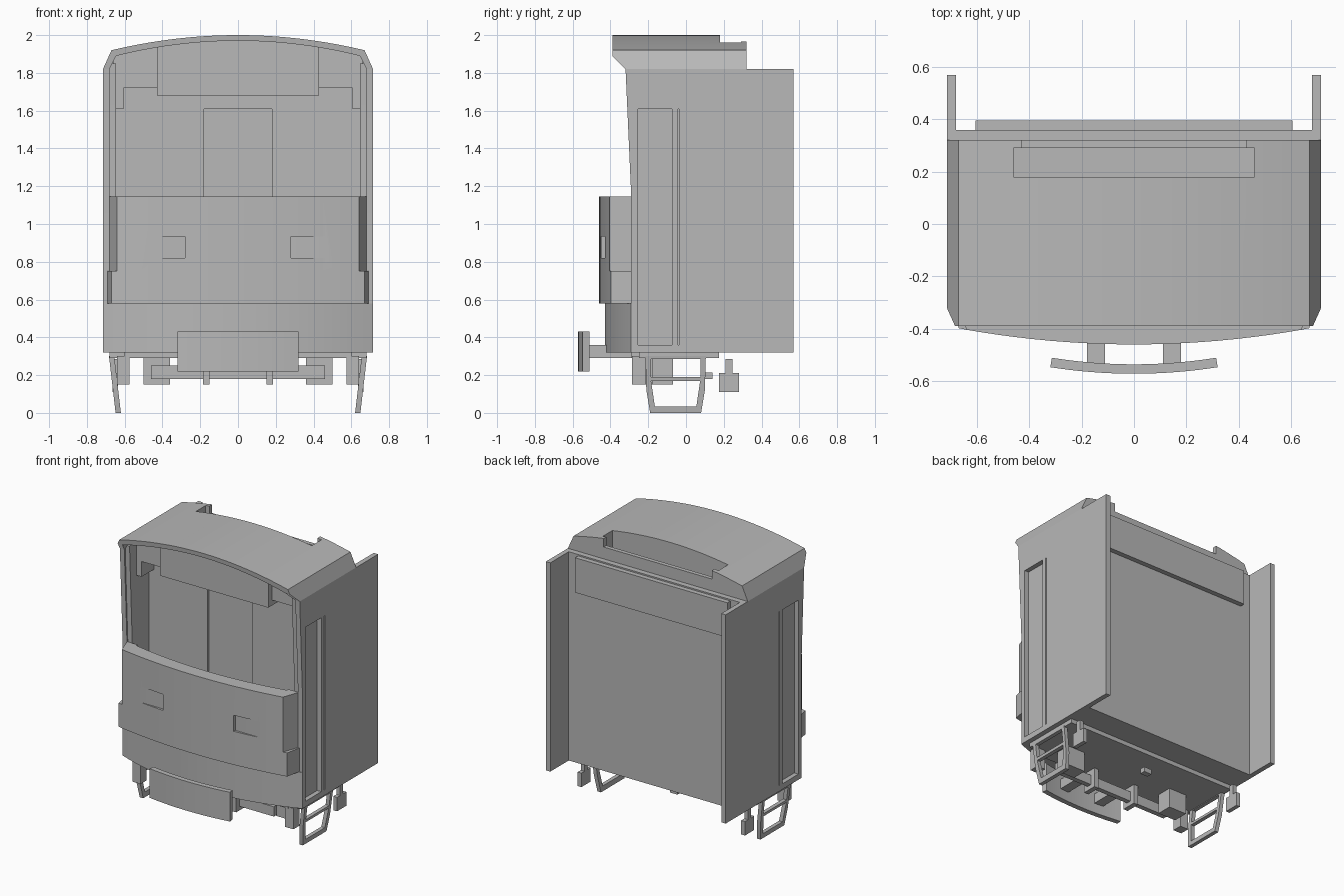
import bpy, bmesh, math

old = bpy.data.objects.get("Cube")
if old:
    bpy.data.objects.remove(old, do_unlink=True)

grey = bpy.data.materials.new("plain_grey")
grey.use_nodes = True
GREY = (0.48, 0.48, 0.48, 1)
grey.diffuse_color = GREY
grey.node_tree.nodes["Principled BSDF"].inputs["Base Color"].default_value = GREY
parts = []


def prism(name, pts, axis, a, b):
    """Extrude a 2D outline along an axis; outline is in the other two axes."""
    def place(p, t):
        return {"x": (t, *p), "y": (p[0], t, p[1]), "z": (*p, t)}[axis]
    bm = bmesh.new()
    low = [bm.verts.new(place(p, a)) for p in pts]
    high = [bm.verts.new(place(p, b)) for p in pts]
    bm.faces.new(low)
    bm.faces.new(high)
    for i in range(len(pts)):
        j = (i + 1) % len(pts)
        bm.faces.new((low[i], low[j], high[j], high[i]))
    bmesh.ops.recalc_face_normals(bm, faces=bm.faces)
    mesh = bpy.data.meshes.new(name)
    bm.to_mesh(mesh)
    bm.free()
    mesh.materials.append(grey)
    obj = bpy.data.objects.new(name, mesh)
    bpy.context.collection.objects.link(obj)
    parts.append(obj)
    return obj


def box(name, x, y, z):
    return prism(name, [(x[0], y[0]), (x[1], y[0]), (x[1], y[1]), (x[0], y[1])], "z", *z)


def cut(obj, *cutters):
    """Subtract the cutters, then discard them."""
    for c in cutters:
        m = obj.modifiers.new("cut", "BOOLEAN")
        m.operation, m.solver, m.object = "DIFFERENCE", "EXACT", c
    bpy.context.view_layer.update()
    dg = bpy.context.evaluated_depsgraph_get()
    mesh = bpy.data.meshes.new_from_object(obj.evaluated_get(dg))
    obj.modifiers.clear()
    obj.data = mesh
    for c in cutters:
        parts.remove(c)
        bpy.data.objects.remove(c, do_unlink=True)


def sided(s, r):
    return tuple(sorted((s * r[0], s * r[1])))


def arc(half, mid, rise, n=20):
    """Shallow parabola from -half to half."""
    xs = [half * (2 * i / n - 1) for i in range(n + 1)]
    return [(x, mid + rise * (x / half) ** 2) for x in xs]


# Rear body with a recessed doorway facing the cab
body = box("rear_body", (-.68, .68), (-.09, .36), (.32, 1.82))
cut(body, box("door_cutter", (-.18, .18), (-.15, -.075), (.36, 1.61)))
box("rear_upper_panel", (-.605, .605), (.35, .395), (1.56, 1.81))
box("cab_floor", (-.68, .68), (-.3, -.08), (.32, .36))

# Side walls with recessed doors, inner lining and front posts
for s, side in ((1, "left"), (-1, "right")):
    outline = [(-.29, .32), (.57, .32), (.57, 1.82), (-.32, 1.82), (-.29, 1.15)]
    wall = prism(side + "_wall", outline, "x", *sided(s, (.68, .715)))
    cut(wall,
        box("recess_cutter", sided(s, (.67, .75)), (-.255, -.075), (.36, 1.61)),
        box("groove_cutter", sided(s, (.70, .75)), (-.043, -.036), (.36, 1.61)))
    lining = [(-.28, .34), (-.08, .34), (-.08, 1.85), (-.31, 1.85), (-.28, 1.15)]
    prism(side + "_lining", lining, "x", *sided(s, (.645, .682)))

# Arched roof: hollow over the cab, solid over the rear
outer = [(-.715, 1.82), (-.6835, 1.89)] + arc(.67, 2.0, -.08) + [(.6835, 1.89), (.715, 1.82)]
inner = [(-.68, 1.82)] + arc(.645, 1.97, -.08) + [(.68, 1.82)]
canopy = prism("roof_canopy", outer + inner[::-1], "y", -.39, -.09)
for v in canopy.data.vertices:
    if v.co.y < -.3 and v.co.z < 1.83:
        v.co.y = -.32
roof = prism("roof_rear", outer, "y", -.09, .32)
cut(roof, box("notch_cutter", (-.46, .46), (.18, .29), (1.84, 2.1)),
    box("lip_cutter", (-.43, .43), (.25, .4), (1.905, 2.1)))

# Overhead cab equipment, topped by the ceiling curve
prism("overhead_box", [(-.43, 1.68)] + arc(.43, 1.975, -.036) + [(.43, 1.68)],
      "y", -.27, -.08)
for s, side in ((1, "left"), (-1, "right")):
    shelf = [(s * .43, 1.72), (s * .605, 1.72), (s * .605, 1.61), (s * .66, 1.61),
             (s * .66, 1.89), (s * .605, 1.905), (s * .43, 1.938)]
    prism(side + "_overhead_shelf", shelf, "y", -.23, -.08)

# Curved front skirt
prism("front_skirt", arc(.715, -.43, .14), "z", .32, .58)

# Curved front band in two tiers, open to the cab behind
face = arc(.64, -.46, .056)
back = arc(.6, -.36, .06)[::-1]


def band(name, ends, foot, a, b):
    rim = [(-x, y) for x, y in ends] + face + [(x, y) for x, y in ends]
    return prism(name, [(-foot, -.285)] + rim + [(foot, -.285), (.6, -.285)]
                 + back + [(-.6, -.285)], "z", a, b)


band("front_band_lower", [(.67, -.398)], .692, .58, .75)
upper = band("front_band_upper", [], .682, .75, 1.145)
cut(upper, *[box("lamp_cutter", sided(s, (.28, .5)), (-.55, -.43), (.82, .935))
             for s in (1, -1)])

# Underframe, bumper and coupling frame
box("underframe", (-.68, .68), (-.25, .175), (.29, .325))
box("underframe_front", (-.6, .6), (-.29, -.24), (.29, .325))
front = arc(.32, -.572, .025)
prism("bumper", front + [(x * .98, y + .036) for x, y in front[::-1]], "z", .22, .43)
box("cross_beam", (-.46, .46), (-.25, -.215), (.18, .25))
box("coupling_cross_bar", (-.18, .18), (-.285, -.25), (.22, .25))
box("coupling_pin", (-.03, .03), (.1, .14), (.18, .215))

for s, side in ((1, "left"), (-1, "right")):
    box(side + "_bumper_arm", sided(s, (.11, .18)), (-.55, -.27), (.29, .36))
    box(side + "_coupling_foot", sided(s, (.15, .185)), (-.285, -.18), (.15, .3))
    box(side + "_equipment_block", sided(s, (.36, .5)), (-.18, -.07), (.15, .3))
    box(side + "_corner_block", sided(s, (.575, .64)), (-.285, -.215), (.15, .3))
    # Hanging bracket behind the step
    bracket = [(.175, .11), (.28, .11), (.28, .21), (.245, .21), (.245, .285),
               (.21, .285), (.21, .21), (.175, .21)]
    prism(side + "_bracket", bracket, "x", *sided(s, (.635, .665)))
    # Step frame leaning inward towards the ground
    step = prism(side + "_step", [(-.215, .3), (-.21, .12), (-.19, 0), (.08, 0),
                                  (.1, .12), (.105, .3)], "x", *sided(s, (.655, .683)))
    x = sided(s, (.6, .75))
    cut(step,
        prism("lower_cutter", [(-.185, .17), (-.165, .035), (.055, .035), (.075, .17)], "x", *x),
        prism("upper_cutter", [(-.185, .19), (-.185, .285), (.078, .285), (.078, .19)], "x", *x))
    for v in step.data.vertices:
        v.co.x -= s * .035 * (1 - v.co.z / .3)

# Smooth the curved panels while keeping hard edges
bpy.ops.object.select_all(action="DESELECT")
for obj in parts:
    obj.select_set(True)
bpy.context.view_layer.objects.active = parts[0]
bpy.ops.object.shade_smooth_by_angle(angle=math.radians(20))
